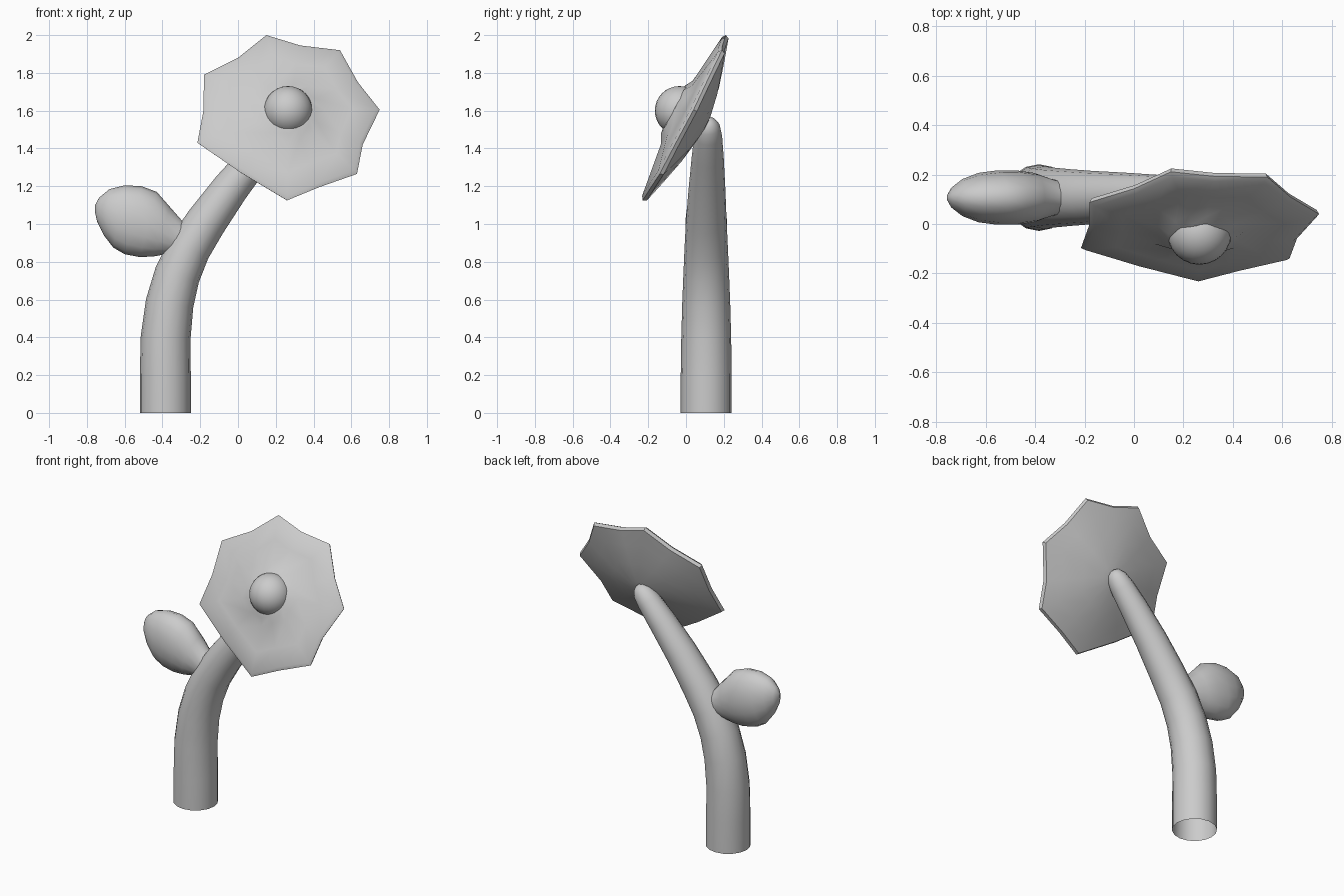
import bpy, bmesh, math
from mathutils import Vector

if "Cube" in bpy.data.objects:
    bpy.data.objects.remove(bpy.data.objects["Cube"])


def loft(name, rings, cap_start=True, cap_end=True, angle=40):
    """Skin a list of equal-length point rings into one smooth object."""
    bm = bmesh.new()
    loops = [[bm.verts.new(p) for p in ring] for ring in rings]
    n = len(loops[0])
    for a, b in zip(loops, loops[1:]):
        for i in range(n):
            j = (i + 1) % n
            bm.faces.new((a[i], a[j], b[j], b[i]))
    if cap_start:
        bm.faces.new(loops[0][::-1])
    if cap_end:
        bm.faces.new(loops[-1])
    bmesh.ops.recalc_face_normals(bm, faces=bm.faces)
    mesh = bpy.data.meshes.new(name)
    bm.to_mesh(mesh)
    bm.free()
    obj = bpy.data.objects.new(name, mesh)
    bpy.context.collection.objects.link(obj)
    smooth(obj, angle)
    return obj


def smooth(obj, angle):
    bpy.ops.object.select_all(action='DESELECT')
    obj.select_set(True)
    bpy.context.view_layer.objects.active = obj
    bpy.ops.object.shade_smooth_by_angle(angle=math.radians(angle))


def ellipse(center, u, v, n=16):
    return [center + u * math.cos(2 * math.pi * i / n)
            + v * math.sin(2 * math.pi * i / n) for i in range(n)]


STEM_Y = 0.107

# Stem: tapered bent tube, open at the bottom (x, z, radius)
path = [(-.385, 0, .135), (-.385, .2, .135), (-.383, .4, .132),
        (-.362, .58, .127), (-.322, .73, .121), (-.26, .87, .115),
        (-.17, 1.01, .108), (-.04, 1.19, .097), (.09, 1.35, .085),
        (.19, 1.465, .074), (.235, 1.515, .062), (.26, 1.54, .04),
        (.27, 1.55, .015)]
rings = []
for i, (x, z, r) in enumerate(path):
    a, b = path[max(i - 1, 0)], path[min(i + 1, len(path) - 1)]
    t = Vector((b[0] - a[0], 0, b[1] - a[1])).normalized()
    if i == 0:
        t = Vector((0, 0, 1))
    side = Vector((t.z, 0, -t.x))
    y = STEM_Y + 0.012 * max(0, z - 1.0) / 0.55
    rings.append(ellipse(Vector((x, y, z)), side * r, Vector((0, r, 0))))
loft("stem", rings, cap_start=False)

# Leaf: plump bud shape (upper x, z, lower x, z, half thickness)
stations = [(-.20, .97, -.26, .83, .06), (-.29, 1.01, -.38, .84, .075),
            (-.36, 1.09, -.45, .828, .10), (-.43, 1.17, -.52, .825, .11),
            (-.51, 1.20, -.60, .84, .11), (-.60, 1.205, -.66, .875, .10),
            (-.68, 1.185, -.71, .94, .075), (-.735, 1.14, -.745, 1.01, .04),
            (-.757, 1.10, -.757, 1.06, .01)]
rings = []
for tx, tz, bx, bz, h in stations:
    top, bot = Vector((tx, STEM_Y, tz)), Vector((bx, STEM_Y, bz))
    rings.append(ellipse((top + bot) / 2, (top - bot) / 2, Vector((0, h, 0))))
loft("leaf", rings)

# Blossom: seven-pointed rim on a tilted plane, scaled into a lens-like disc
outline = [(.15, 2.0), (.33, 1.945), (.54, 1.92), (.635, 1.75), (.75, 1.605),
           (.66, 1.42), (.63, 1.265), (.43, 1.195), (.26, 1.125), (.01, 1.275),
           (-.215, 1.43), (-.183, 1.6), (-.18, 1.79), (0, 1.88)]


def on_plane(x, z):
    return Vector((x, 0.51 * (z - 1.6) + 0.05 * x, z))


rim = [on_plane(x, z) for x, z in outline]
center = on_plane(.265, 1.575)
normal = Vector((.05, -1, .51)).normalized()
profile = [(.02, .09), (.29, .075), (.38, .05), (.7, .03), (.96, .014),
           (1, 0), (.98, -.02), (.75, -.052), (.45, -.09), (.15, -.115),
           (.02, -.12)]
loft("blossom", [[center.lerp(p, t) + normal * d for p in rim]
                 for t, d in profile])

# Round flower centre
bpy.ops.mesh.primitive_uv_sphere_add(segments=24, ring_count=16, radius=.13,
                                     location=(.265, -.035, 1.6))
heart = bpy.context.object
heart.name = "flower_centre"
smooth(heart, 40)
